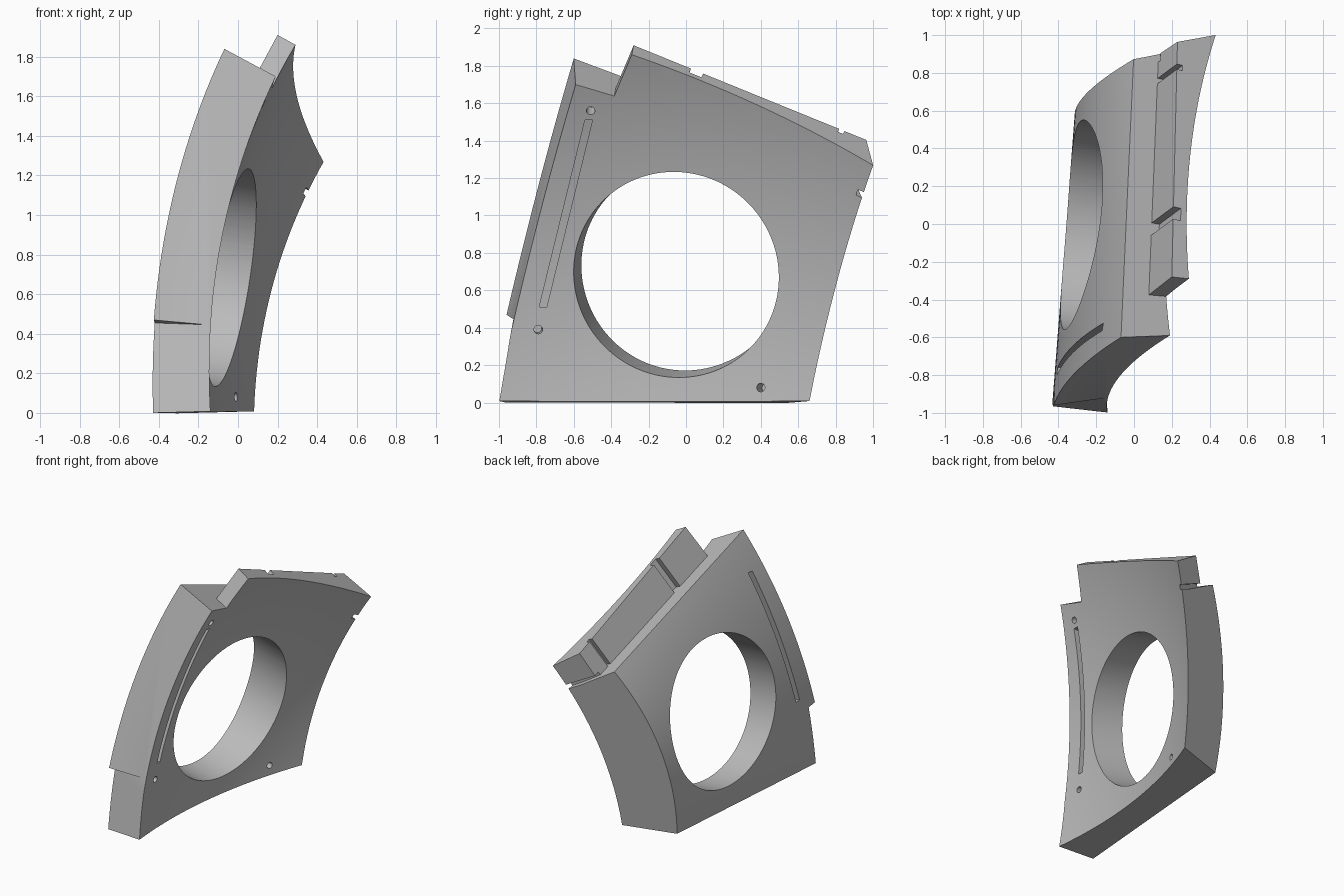
import bpy, bmesh, math
from mathutils import Vector as V, Matrix

if "Cube" in bpy.data.objects:
    bpy.data.objects.remove(bpy.data.objects["Cube"])

CENTRE = V((3.4, -0.625, 0.155))      # centre of the hollow inner face
RADIUS = 3.562

grey = bpy.data.materials.new("plain grey")
grey.use_nodes = True
grey.diffuse_color = (0.5, 0.5, 0.5, 1)
grey.node_tree.nodes["Principled BSDF"].inputs["Base Color"].default_value = (0.5, 0.5, 0.5, 1)


def inner_face(y, z):
    """Spherical hollow side: x for a given y and z."""
    dy, dz = y - CENTRE.y, z - CENTRE.z
    return CENTRE.x - math.sqrt(RADIUS ** 2 - dy * dy - dz * dz)


def outer_face(y, z):
    """Conical outer side, straight along rulings that converge to the back."""
    w = z * 4.85 / (4.25 - y)
    return -0.405 + (w - 0.22) ** 2 / 7.8 + (0.083 - 0.0223 * w) * (y + 0.6)


def make(name, bm):
    bmesh.ops.recalc_face_normals(bm, faces=bm.faces[:])
    mesh = bpy.data.meshes.new(name)
    bm.to_mesh(mesh)
    bm.free()
    mesh.materials.append(grey)
    ob = bpy.data.objects.new(name, mesh)
    bpy.context.collection.objects.link(ob)
    return ob


def slab(face0, shift0, face1, shift1, low, high, half_width, nu, nv):
    """Curved slab between two shifted faces, running from low to high in (y, z)."""
    bm = bmesh.new()
    bmesh.ops.create_grid(bm, x_segments=nu, y_segments=nv, size=1)
    first = bm.verts[:]
    extruded = bmesh.ops.extrude_face_region(bm, geom=bm.faces[:], use_keep_orig=True)["geom"]
    second = [g for g in extruded if isinstance(g, bmesh.types.BMVert)]
    for verts, face, shift in ((first, face0, shift0), (second, face1, shift1)):
        for v in verts:
            t = (v.co.y + 1) / 2
            y = low[0] + (high[0] - low[0]) * t + v.co.x * half_width
            z = low[1] + (high[1] - low[1]) * t
            v.co = (face(y, z) + shift, y, z)
    return bm


def trim(bm, keep, *planes):
    """Cut by planes given as three points, keep the side holding a point."""
    for p, q, r in planes:
        n = (q - p).cross(r - p).normalized()
        if n.dot(keep - p) > 0:
            n = -n
        cut_geom = bmesh.ops.bisect_plane(bm, geom=bm.verts[:] + bm.edges[:] + bm.faces[:],
                                          plane_co=p, plane_no=n, clear_outer=True)["geom_cut"]
        edges = [e for e in cut_geom if isinstance(e, bmesh.types.BMEdge) and e.is_boundary]
        bmesh.ops.holes_fill(bm, edges=edges, sides=0)
    return bm


def box(centre, along, normal, size):
    a, n = along.normalized(), normal.normalized()
    b = n.cross(a).normalized()
    n = a.cross(b)
    m = Matrix((a, n, b)).transposed().to_4x4()
    m.translation = centre
    bm = bmesh.new()
    bmesh.ops.create_cube(bm, size=1, matrix=m @ Matrix.Diagonal((*size, 1)))
    return bm


def radial_cylinder(y, z, radius, depth, segments):
    p = V((inner_face(y, z), y, z))
    m = (p - CENTRE).to_track_quat('Z', 'Y').to_matrix().to_4x4()
    m.translation = p
    bm = bmesh.new()
    bmesh.ops.create_cone(bm, cap_ends=True, segments=segments, radius1=radius,
                          radius2=radius, depth=depth, matrix=m)
    return bm


def cut(ob, bm):
    cutter = make("cutter", bm)
    cutter.hide_render = True
    mod = ob.modifiers.new("cut", 'BOOLEAN')
    mod.operation, mod.solver, mod.object = 'DIFFERENCE', 'EXACT', cutter
    bpy.context.view_layer.objects.active = ob
    bpy.ops.object.modifier_apply(modifier=mod.name)
    bpy.data.objects.remove(cutter)


# Corners of the panel and of the tongue on its top edge
low_front, low_front_out = V((-0.14, -0.998, 0.008)), V((-0.43, -0.965, 0))
low_back, low_back_out = V((0.08, 0.66, 0.008)), V((-0.31, 0.54, 0))
top_front, top_front_out = V((0.19, -0.59, 1.70)), V((-0.07, -0.60, 1.84))
top_back = V((0.34, 0.93, 1.09))
step_in, step_out = V((-0.14, -0.925, 0.445)), V((-0.43, -0.96, 0.47))
tip, tip_out = V((0.29, -0.29, 1.86)), V((0.20, -0.28, 1.91))
heel, heel_out = V((0.43, 1.0, 1.27)), V((0.23, 0.95, 1.41))
root, root_out = V((0.18, -0.38, 1.645)), V((0.09, -0.355, 1.70))

bottom_plane = (low_front, low_back, low_front_out)
back_plane = (low_back, low_back_out, heel)
top_plane = (top_front, top_front_out, top_back)
front_plane = (step_out, top_front, top_front_out)
lower_front_plane = (low_front, low_front_out, step_in)
step_plane = (step_out, step_in, step_out + V((0, 0.07, -0.015)))

# Curved panel
AREA = ((0, -0.15), (0, 2.1), 1.25, 48, 44)
panel = make("curved_panel", trim(slab(inner_face, 0, outer_face, 0, *AREA), V((-0.1, 0, 0.7)),
                                  bottom_plane, back_plane, top_plane, front_plane))

# Step in the lower front edge
block = box(V((-0.3, -1.1, 0.2)), V((1, 0, 0)), V((0, 1, 0)), (1.4, 0.9, 1.4))
cut(panel, trim(block, V((-0.3, -1.3, 0.1)), step_plane, lower_front_plane))

# Large round opening
cut(panel, radial_cylinder(-0.045, 0.69, 0.556, 1.6, 128))

# Small blind pin holes in the inner face
for y, z in ((-0.51, 1.56), (-0.79, 0.39), (0.4, 0.08), (0.68, 1.25)):
    cut(panel, radial_cylinder(y, z, 0.023, 0.2, 20))

# Long grooves beside the front edge, inner and outer
cut(panel, slab(inner_face, 0.05, inner_face, -0.08, (-0.765, 0.51), (-0.52, 1.51), 0.02, 2, 24))
cut(panel, slab(outer_face, 0.06, outer_face, -0.05, (-0.78, 0.54), (-0.545, 1.56), 0.02, 2, 24))

# Tapered tongue on the top edge
tongue = make("top_tongue", trim(slab(inner_face, 0, inner_face, -0.5, *AREA), V((0.28, 0.3, 1.52)),
                                 (tip, tip_out, heel), back_plane, top_plane,
                                 (tip, tip_out, root), (tip_out, root_out, heel_out)))

# Cross grooves on the tongue's outer face
run = heel_out - tip_out
face_normal = run.cross(root_out - tip_out)
for t, width, depth in ((0.276, 0.07, 0.09), (0.905, 0.03, 0.07)):
    cut(tongue, box(tip_out + run * t, run, face_normal, (width, depth, 0.8)))

# Small notch where the tongue meets the back edge
back_normal = (low_back_out - low_back).cross(heel - low_back)
cut(tongue, box(V((0.245, 0.915, 1.165)), V((0.19, 0.05, -0.1)), back_normal, (0.7, 0.05, 0.035)))

for ob in (panel, tongue):
    bpy.ops.object.select_all(action='DESELECT')
    ob.select_set(True)
    bpy.context.view_layer.objects.active = ob
    bpy.ops.object.shade_smooth_by_angle(angle=math.radians(25))
